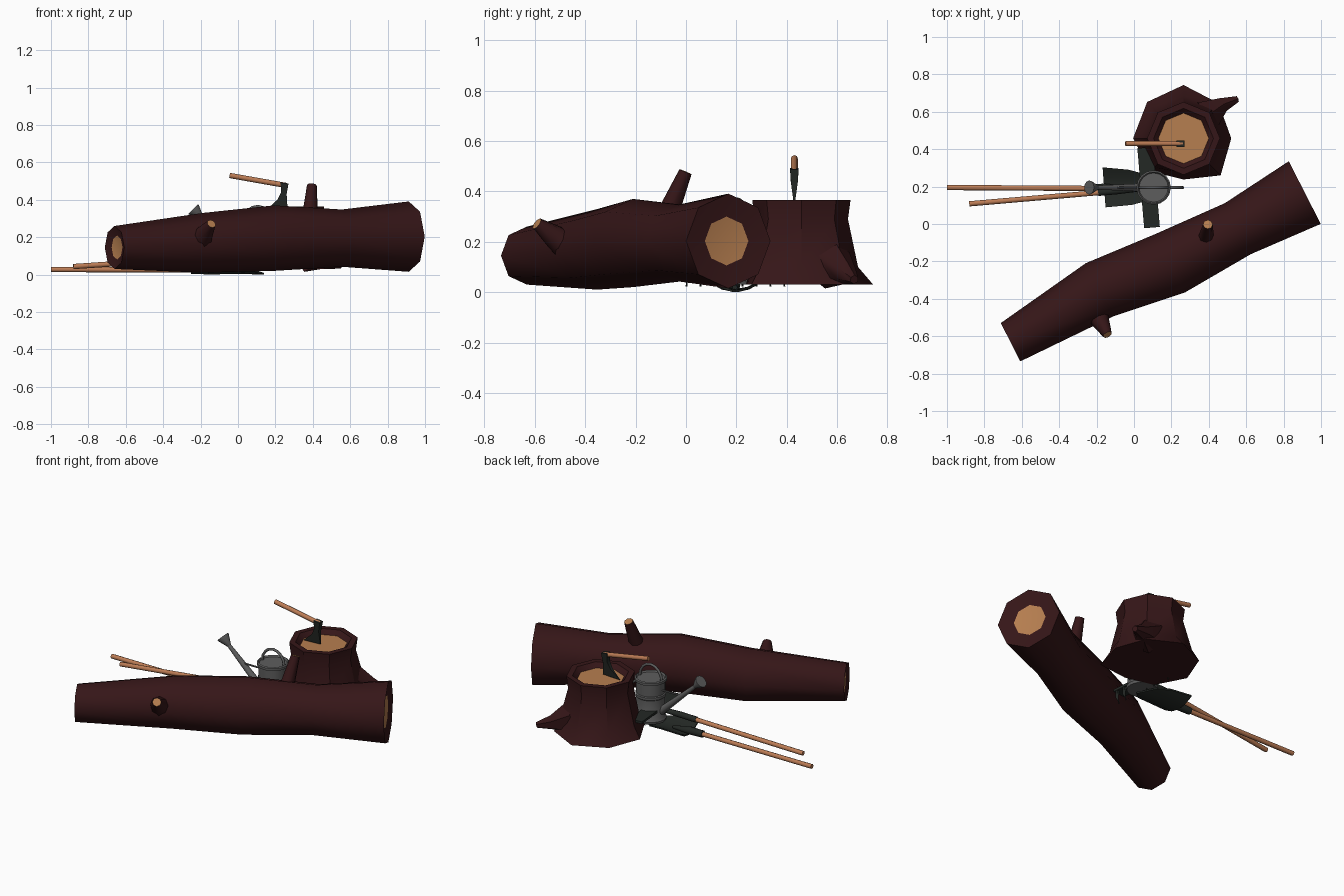
import bpy, bmesh
from math import sin, cos, pi, radians
from mathutils import Vector as V

if "Cube" in bpy.data.objects:
    bpy.data.objects.remove(bpy.data.objects["Cube"])


def material(name, rgb):
    m = bpy.data.materials.new(name)
    m.diffuse_color = (*rgb, 1)
    m.use_nodes = True
    m.node_tree.nodes["Principled BSDF"].inputs["Base Color"].default_value = m.diffuse_color
    return m


BARK = material("bark", (0.036, 0.008, 0.009))
WOOD = material("cut_wood", (0.47, 0.21, 0.08))
HANDLE = material("handle_wood", (0.50, 0.20, 0.09))
IRON = material("dark_iron", (0.017, 0.021, 0.018))
ZINC = material("grey_metal", (0.11, 0.11, 0.11))


def finish(name, bm, mats, angle=55):
    bmesh.ops.recalc_face_normals(bm, faces=bm.faces)
    me = bpy.data.meshes.new(name)
    bm.to_mesh(me)
    bm.free()
    for m in mats:
        me.materials.append(m)
    me.shade_smooth()
    me.set_sharp_from_angle(angle=radians(angle))
    ob = bpy.data.objects.new(name, me)
    bpy.context.collection.objects.link(ob)
    return ob


def loft(name, pts, radii, n, mats, axis=None, ref=None, caps=(0, 0), angle=55):
    """Rings along a path; a radius may be a list with one value per side."""
    pts = [V(p) for p in pts]
    bm = bmesh.new()
    rings = []
    for i, (p, r) in enumerate(zip(pts, radii)):
        t = V(axis) if axis else pts[min(i + 1, len(pts) - 1)] - pts[max(i - 1, 0)]
        t.normalize()
        up = V(ref) if ref else V((1, 0, 0)) if abs(t.z) > 0.9 else V((0, 0, 1))
        u = (up - t * up.dot(t)).normalized()
        v = t.cross(u)
        rs = r if isinstance(r, list) else [r] * n
        rings.append([bm.verts.new(p + (u * cos(2 * pi * k / n) + v * sin(2 * pi * k / n)) * rs[k])
                      for k in range(n)])
    for a, b in zip(rings, rings[1:]):
        for k in range(n):
            bm.faces.new((a[k], a[(k + 1) % n], b[(k + 1) % n], b[k]))
    for ring, c in zip((rings[0], rings[-1]), caps):
        bm.faces.new(ring).material_index = c
    return finish(name, bm, mats, angle)


def prism(name, outline, offset, mat):
    """Extrude a flat outline by an offset vector."""
    bm = bmesh.new()
    f = bm.faces.new([bm.verts.new(p) for p in outline])
    g = bmesh.ops.extrude_face_region(bm, geom=[f])["geom"]
    bmesh.ops.translate(bm, vec=offset, verts=[e for e in g if isinstance(e, bmesh.types.BMVert)])
    return finish(name, bm, [mat], 30)


# Fallen log with recessed cut ends
d = V((0.891, 0.454, 0))
log = [((-0.66, -0.632, 0.145), 0.115), ((-0.185, -0.352, 0.17), 0.16), ((0.193, -0.21, 0.195), 0.175),
       ((0.555, -0.025, 0.195), 0.153), ((0.913, 0.168, 0.203), 0.188)]
first, last = V(log[0][0]), V(log[-1][0])
log = [(first + d * 0.015, 0.064)] + log + [(last - d * 0.015, 0.097)]
loft("log", [p for p, r in log], [r for p, r in log], 8, [BARK, WOOD], axis=d, caps=(1, 1))

# Sawn branch stubs on the log
loft("upper_branch", [(0.383, -0.085, 0.28), (0.395, -0.002, 0.478)], [0.046, 0.026], 8, [BARK, WOOD], caps=(0, 1))
loft("side_branch", [(-0.205, -0.455, 0.17), (-0.175, -0.53, 0.225), (-0.142, -0.592, 0.272)],
     [0.065, 0.046, 0.025], 8, [BARK, WOOD], caps=(0, 1))

# Stump with flared foot, raised rim and cut top
base = [0.255, 0.265, 0.285, 0.275, 0.27, 0.25, 0.22, 0.28]
low = [0.225, 0.235, 0.225, 0.235, 0.23, 0.22, 0.2, 0.23]
loft("stump", [(0.265, 0.458, z) for z in (0.03, 0.10, 0.29, 0.365, 0.365, 0.338)],
     [base, low, 0.185, 0.195, 0.16, 0.135], 8, [BARK, WOOD], axis=(0, 0, 1), caps=(0, 1), angle=40)
loft("stump_root", [(0.38, 0.57, 0.11), (0.47, 0.635, 0.075), (0.553, 0.668, 0.05)],
     [0.10, 0.045, 0.018], 6, [BARK])

# Axe stuck in the stump
loft("axe_handle", [(-0.045, 0.43, 0.53), (0.26, 0.43, 0.476)], [0.014, 0.014], 8, [HANDLE])
prof = [(0.228, 0.492), (0.27, 0.487), (0.26, 0.43), (0.265, 0.35), (0.15, 0.345), (0.21, 0.40), (0.23, 0.44)]
axe = prism("axe_head", [(x, 0.413, z) for x, z in prof], (0, 0.034, 0), IRON)
for v in axe.data.vertices:  # thin the blade to an edge
    s = min(1, max(0.08, (v.co.z - 0.335) / 0.125))
    v.co.y = 0.43 + (v.co.y - 0.43) * s

# Watering can body
cx, cy = 0.105, 0.195
can = [(0.03, 0.086), (0.045, 0.09), (0.055, 0.083), (0.175, 0.083), (0.18, 0.088), (0.195, 0.088),
       (0.20, 0.083), (0.268, 0.083), (0.272, 0.092), (0.287, 0.092), (0.292, 0.084), (0.282, 0.078)]
loft("can_body", [(cx, cy, z) for z, r in can], [r for z, r in can], 16, [ZINC], axis=(0, 0, 1), angle=35)


def arc(x0, z0, rx, rz, a0, a1, n=9):
    return [(x0 + rx * cos(radians(a0 + (a1 - a0) * i / (n - 1))), cy,
             z0 + rz * sin(radians(a0 + (a1 - a0) * i / (n - 1)))) for i in range(n)]


# Watering can handles, spout and rose
for name, path in (("can_top_handle", arc(cx, 0.28, 0.075, 0.085, 0, 180)),
                   ("can_back_handle", arc(cx + 0.08, 0.155, 0.075, 0.085, 90, -90))):
    loft(name, path, [0.008] * 9, 8, [ZINC], ref=(0, 1, 0))
loft("can_spout", [(0.04, cy, 0.09), (-0.205, cy, 0.315)], [0.023, 0.011], 10, [ZINC])
loft("can_rose", [(-0.195, cy, 0.306), (-0.236, cy, 0.347), (-0.24, cy, 0.351)], [0.011, 0.037, 0.037], 12, [ZINC])
loft("spout_brace", [(0.03, cy, 0.225), (-0.10, cy, 0.225)], [0.006, 0.006], 6, [ZINC])

# Shovel: handle, socket and dished blade
loft("shovel_handle", [(-1.0, 0.195, 0.027), (-0.2, 0.19, 0.025)], [0.014, 0.014], 8, [HANDLE])
loft("shovel_socket", [(-0.25, 0.19, 0.025), (-0.16, 0.192, 0.025), (-0.05, 0.194, 0.018)],
     [0.021, 0.024, 0.010], 8, [IRON])
bm = bmesh.new()
cols = [(-0.16, 0.107, 0.0), (-0.02, 0.094, 0.004), (0.07, 0.07, 0.002), (0.13, 0.012, 0.0)]
grid = [[bm.verts.new((x - 0.1 * s * 0.08, 0.196 + s * w, z + 0.04 * (s * w / 0.107) ** 2))
         for s in (-1, -0.5, 0, 0.5, 1)] for x, w, z in cols]
for a, b in zip(grid, grid[1:]):
    for k in range(4):
        bm.faces.new((a[k], b[k], b[k + 1], a[k + 1]))
g = bmesh.ops.extrude_face_region(bm, geom=bm.faces[:])["geom"]
bmesh.ops.translate(bm, vec=(0, 0, 0.009), verts=[e for e in g if isinstance(e, bmesh.types.BMVert)])
finish("shovel_blade", bm, [IRON], 40)

# Rake: handle, socket, tilted bar and teeth
loft("rake_handle", [(-0.88, 0.108, 0.043), (-0.14, 0.172, 0.093)], [0.014, 0.014], 8, [HANDLE])
loft("rake_socket", [(-0.19, 0.168, 0.09), (-0.08, 0.178, 0.098), (0.06, 0.19, 0.105)],
     [0.018, 0.018, 0.012], 8, [IRON])
c, along, fwd = V((0.078, 0.195, 0.098)), V((-0.085, 0.996, 0)), V((0.996, 0.085, 0))
bar = [c + along * a * 0.215 + fwd * b * 0.042 for a, b in ((-1, -1), (1, -1), (1, 1), (-1, 1))]
prism("rake_bar", bar, (0, 0, 0.014), IRON)
for i in range(8):
    p = c + along * (-0.195 + 0.39 * i / 7)
    loft(f"rake_tooth_{i + 1}", [p + fwd * 0.03, p + fwd * 0.034 + V((0, 0, -0.04)), p + fwd * 0.015 + V((0, 0, -0.074))],
         [0.011, 0.009, 0.004], 6, [IRON])
